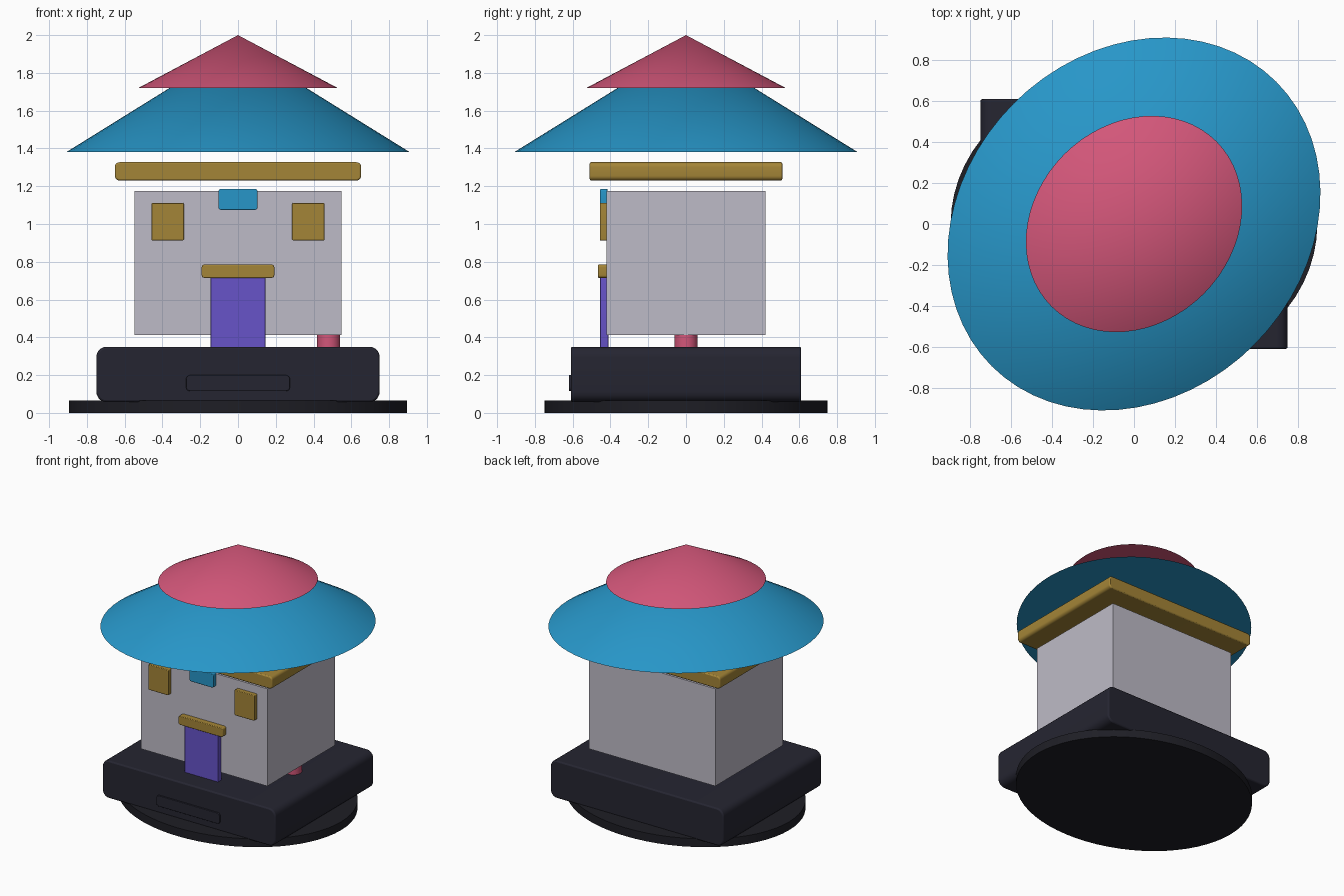
import bpy, bmesh
from math import radians
from mathutils import Matrix

cube = bpy.data.objects.get("Cube")
if cube:
    bpy.data.objects.remove(cube, do_unlink=True)


def linear(c):
    c /= 255
    return c / 12.92 if c <= 0.04045 else ((c + 0.055) / 1.055) ** 2.4


def material(name, *rgb):
    colour = [linear(c) for c in rgb] + [1]
    m = bpy.data.materials.new(name)
    m.use_nodes = True
    m.diffuse_color = colour
    m.node_tree.nodes["Principled BSDF"].inputs["Base Color"].default_value = colour
    return m


RED = material("rose red", 210, 86, 121)
BLUE = material("roof blue", 39, 150, 200)
GOLD = material("old gold", 164, 133, 55)
GREY = material("wall grey", 190, 187, 199)
PURPLE = material("door purple", 103, 83, 201)
DARK = material("dark slate", 37, 37, 49)
BLACK = material("near black", 30, 30, 37)


def finish(name, bm, mat):
    """Turn a bmesh into a shaded, coloured object."""
    bmesh.ops.recalc_face_normals(bm, faces=bm.faces)
    mesh = bpy.data.meshes.new(name)
    bm.to_mesh(mesh)
    bm.free()
    mesh.materials.append(mat)
    ob = bpy.data.objects.new(name, mesh)
    bpy.context.collection.objects.link(ob)
    bpy.ops.object.select_all(action='DESELECT')
    ob.select_set(True)
    bpy.context.view_layer.objects.active = ob
    bpy.ops.object.shade_smooth_by_angle(angle=radians(35))
    return ob


def slab(name, mat, x, y, z, corner=0, rim=0):
    """Box between (min, max) pairs: corners rounded seen from the front, rims eased."""
    bm = bmesh.new()
    bmesh.ops.create_cube(bm, size=1)
    for v in bm.verts:
        v.co = [lo + (hi - lo) * (c + 0.5) for c, (lo, hi) in zip(v.co, (x, y, z))]
    if corner:
        along_y = [e for e in bm.edges
                   if abs(e.verts[0].co.y - e.verts[1].co.y) > 1e-4]
        bmesh.ops.bevel(bm, geom=along_y, offset=corner, segments=5,
                        profile=0.5, affect='EDGES')
    ob = finish(name, bm, mat)
    if rim:
        mod = ob.modifiers.new("eased rims", 'BEVEL')
        mod.width, mod.segments = rim, 2
        mod.limit_method, mod.angle_limit = 'ANGLE', radians(50)
    return ob


def round_part(name, mat, rx, ry, z0, z1, taper=1, turn=0, x=0):
    """Elliptical cylinder (taper 1) or cone (taper 0)."""
    bm = bmesh.new()
    place = (Matrix.Translation((x, 0, (z0 + z1) / 2))
             @ Matrix.Rotation(radians(turn), 4, 'Z')
             @ Matrix.Diagonal((rx, ry, 1, 1)))
    bmesh.ops.create_cone(bm, cap_ends=True, segments=64, radius1=1,
                          radius2=taper, depth=z1 - z0, matrix=place)
    return finish(name, bm, mat)


# Ground disc and plinth
round_part("ground_disc", BLACK, 0.895, 0.75, 0, 0.065)
slab("plinth", DARK, (-0.75, 0.75), (-0.61, 0.61), (0.057, 0.35), 0.055, 0.01)
slab("plinth_plaque", DARK, (-0.275, 0.275), (-0.62, -0.6), (0.115, 0.2), 0.022, 0.003)

# Walls and the support peg under them
slab("walls", GREY, (-0.548, 0.548), (-0.42, 0.42), (0.412, 1.175))
round_part("support_peg", RED, 0.061, 0.061, 0.34, 0.45, x=0.48)

# Front details
slab("door", PURPLE, (-0.145, 0.145), (-0.455, -0.41), (0.345, 0.715), 0.004, 0.003)
slab("door_lintel", GOLD, (-0.192, 0.192), (-0.465, -0.415), (0.715, 0.785), 0.014, 0.004)
slab("sign_board", BLUE, (-0.103, 0.103), (-0.455, -0.415), (1.075, 1.185), 0.012, 0.004)
for side, s in (("left", 1), ("right", -1)):
    xs = sorted((s * 0.287, s * 0.459))
    slab(side + "_window", GOLD, xs, (-0.455, -0.415), (0.912, 1.112), 0.008, 0.004)

# Eave board and the two-tier roof
slab("eave_board", GOLD, (-0.652, 0.652), (-0.51, 0.51), (1.23, 1.327), 0.025, 0.008)
round_part("lower_roof", BLUE, 0.982, 0.832, 1.38, 1.945, taper=0, turn=45)
round_part("upper_roof", RED, 0.57, 0.482, 1.72, 2.0, taper=0, turn=45)
